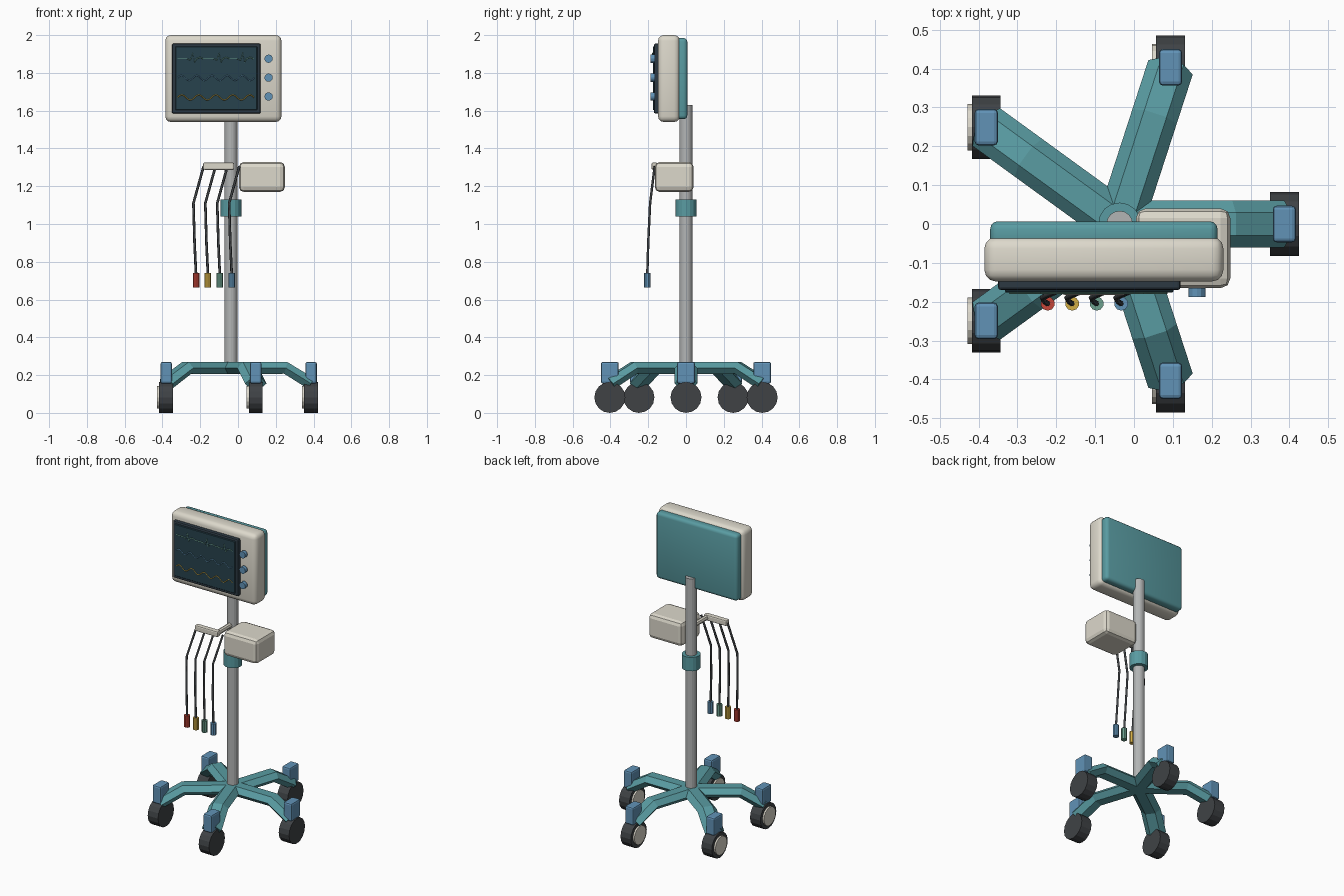
import bpy, bmesh, math
from mathutils import Vector, Matrix

if "Cube" in bpy.data.objects:
    bpy.data.objects.remove(bpy.data.objects["Cube"])

PX = -0.037  # x of the pole axis


def mat(name, rgb):
    m = bpy.data.materials.new(name)
    m.diffuse_color = (*rgb, 1)
    m.use_nodes = True
    m.node_tree.nodes["Principled BSDF"].inputs["Base Color"].default_value = m.diffuse_color
    return m


CREAM = mat("cream", (0.72, 0.69, 0.60))
TEAL = mat("teal", (0.10, 0.33, 0.36))
BLUE = mat("blue", (0.12, 0.29, 0.47))
RUBBER = mat("rubber", (0.05, 0.055, 0.06))
STEEL = mat("steel", (0.45, 0.46, 0.46))
DARK = mat("dark_frame", (0.025, 0.04, 0.055))
GLASS = mat("glass", (0.02, 0.055, 0.075))
RED = mat("red", (0.55, 0.06, 0.04))
YELLOW = mat("yellow", (0.65, 0.42, 0.06))
GREEN = mat("green", (0.15, 0.35, 0.27))


def finish(bm, name, m):
    bmesh.ops.recalc_face_normals(bm, faces=bm.faces[:])
    me = bpy.data.meshes.new(name)
    bm.to_mesh(me)
    bm.free()
    me.materials.append(m)
    ob = bpy.data.objects.new(name, me)
    bpy.context.collection.objects.link(ob)
    return ob


def box(name, lo, hi, m, bevel=0.0, segs=2):
    lo, hi = Vector(lo), Vector(hi)
    bm = bmesh.new()
    bmesh.ops.create_cube(bm, size=1, matrix=Matrix.Translation((lo + hi) / 2)
                          @ Matrix.Diagonal((*(hi - lo), 1)))
    if bevel:
        bmesh.ops.bevel(bm, geom=bm.edges[:], offset=bevel, segments=segs,
                        profile=0.5, affect='EDGES')
    return finish(bm, name, m)


def rod(name, a, b, r, m, sides=12):
    a, b = Vector(a), Vector(b)
    d = b - a
    rot = d.to_track_quat('Z', 'Y').to_matrix().to_4x4()
    bm = bmesh.new()
    bmesh.ops.create_cone(bm, cap_ends=True, segments=sides, radius1=r, radius2=r,
                          depth=d.length, matrix=Matrix.Translation((a + b) / 2) @ rot)
    return finish(bm, name, m)


def wire(name, pts, r, m, res=1):
    cu = bpy.data.curves.new(name, 'CURVE')
    cu.dimensions = '3D'
    cu.bevel_depth, cu.bevel_resolution, cu.use_fill_caps = r, res, True
    sp = cu.splines.new('POLY')
    sp.points.add(len(pts) - 1)
    for p, c in zip(sp.points, pts):
        p.co = (*c, 1)
    cu.materials.append(m)
    ob = bpy.data.objects.new(name, cu)
    bpy.context.collection.objects.link(ob)
    return ob


def leg(name, ang):
    # flattened six-sided section swept out and bent down at the end
    section = [(0.06, 0), (0.03, 0.032), (-0.03, 0.032),
               (-0.06, 0), (-0.03, -0.032), (0.03, -0.032)]
    path = [(0.0, 0.238, 0), (0.29, 0.238, 0.28), (0.424, 0.155, 0.55)]
    bm = bmesh.new()
    rings = []
    for r, z, tilt in path:
        rings.append([bm.verts.new((r + h * math.sin(tilt), w, z + h * math.cos(tilt)))
                      for w, h in section])
    for p, q in zip(rings, rings[1:]):
        for i in range(6):
            j = (i + 1) % 6
            bm.faces.new((p[i], p[j], q[j], q[i]))
    bm.faces.new(rings[0])
    bm.faces.new(rings[-1])
    bmesh.ops.transform(bm, verts=bm.verts[:], matrix=Matrix.Translation((PX, 0, 0))
                        @ Matrix.Rotation(ang, 4, 'Z'))
    return finish(bm, name, TEAL)


# five-leg base with casters, all wheels rolling along y
for i in range(5):
    a = math.radians(72 * i)
    leg(f"base_leg_{i}", a)
    x, y = PX + 0.424 * math.cos(a), 0.424 * math.sin(a)
    rod(f"wheel_{i}", (x - 0.037, y, 0.082), (x + 0.037, y, 0.082), 0.082, RUBBER, 16)
    rod(f"wheel_hub_{i}", (x - 0.048, y, 0.082), (x - 0.03, y, 0.082), 0.06, CREAM, 16)
    box(f"caster_housing_{i}", (x - 0.03, y - 0.047, 0.155), (x + 0.03, y + 0.047, 0.27),
        BLUE, 0.01)

# pole and clamp
rod("pole", (PX, 0, 0.22), (PX, 0, 1.63), 0.034, STEEL, 16)
rod("pole_collar", (PX, 0, 1.04), (PX, 0, 1.13), 0.055, TEAL, 16)

# monitor
parts = [box("monitor_body", (-0.385, -0.148, 1.54), (0.23, -0.033, 2.0), CREAM, 0.03, 3),
         box("monitor_back", (-0.37, -0.06, 1.555), (0.215, 0.007, 1.985), TEAL, 0.02, 3)]
for ob in parts:
    bpy.context.view_layer.objects.active = ob
    ob.select_set(True)
    bpy.ops.object.shade_smooth_by_angle(angle=math.radians(35))
    ob.select_set(False)
box("screen_frame", (-0.35, -0.17, 1.585), (0.12, -0.14, 1.955), DARK, 0.008)
box("screen", (-0.332, -0.176, 1.603), (0.102, -0.16, 1.94), GLASS, 0.003, 1)
for i, z in enumerate((1.675, 1.775, 1.875)):
    rod(f"knob_{i}", (0.162, -0.165, z), (0.162, -0.188, z), 0.022, BLUE, 12)

# screen traces
X0, X1, TY = -0.32, 0.085, -0.178
beat = [(-0.03, 0), (-0.012, -0.008), (0, 0.03), (0.01, -0.02), (0.02, 0), (0.04, 0.008), (0.055, 0)]
pulse = [(X0, TY, 1.875)]
for c in (-0.24, -0.1, 0.025):
    pulse += [(c + dx, TY, 1.875 + dz) for dx, dz in beat]
wire("pulse_trace", pulse + [(X1, TY, 1.875)], 0.0025, GREEN, 0)
for name, z, amp, waves, m in (("pressure_trace", 1.773, 0.013, 5, BLUE),
                               ("breath_trace", 1.67, 0.014, 4.5, YELLOW)):
    wire(name, [(X0 + (X1 - X0) * t / 48, TY,
                 z + amp * math.sin(2 * math.pi * waves * t / 48)) for t in range(49)],
         0.0025, m, 0)

# side module
box("side_module", (0.005, -0.165, 1.17), (0.248, 0.04, 1.328), CREAM, 0.025, 2)

# cable rail and arm
rod("rail_arm", (PX, 0, 1.305), (PX, -0.165, 1.305), 0.016, CREAM, 8)
box("cable_rail", (-0.185, -0.183, 1.287), (-0.02, -0.149, 1.325), CREAM, 0.008)

# sensor cables with coloured plugs
for i, m in enumerate((RED, YELLOW, GREEN, BLUE)):
    x = -0.222 + 0.063 * i
    wire(f"cable_{i}", [(x + 0.04, -0.166, 1.305), (x - 0.014, -0.19, 1.11),
                        (x - 0.008, -0.2, 0.9), (x, -0.205, 0.73)], 0.007, RUBBER)
    rod(f"plug_{i}", (x, -0.205, 0.665), (x, -0.205, 0.74), 0.018, m, 10)
